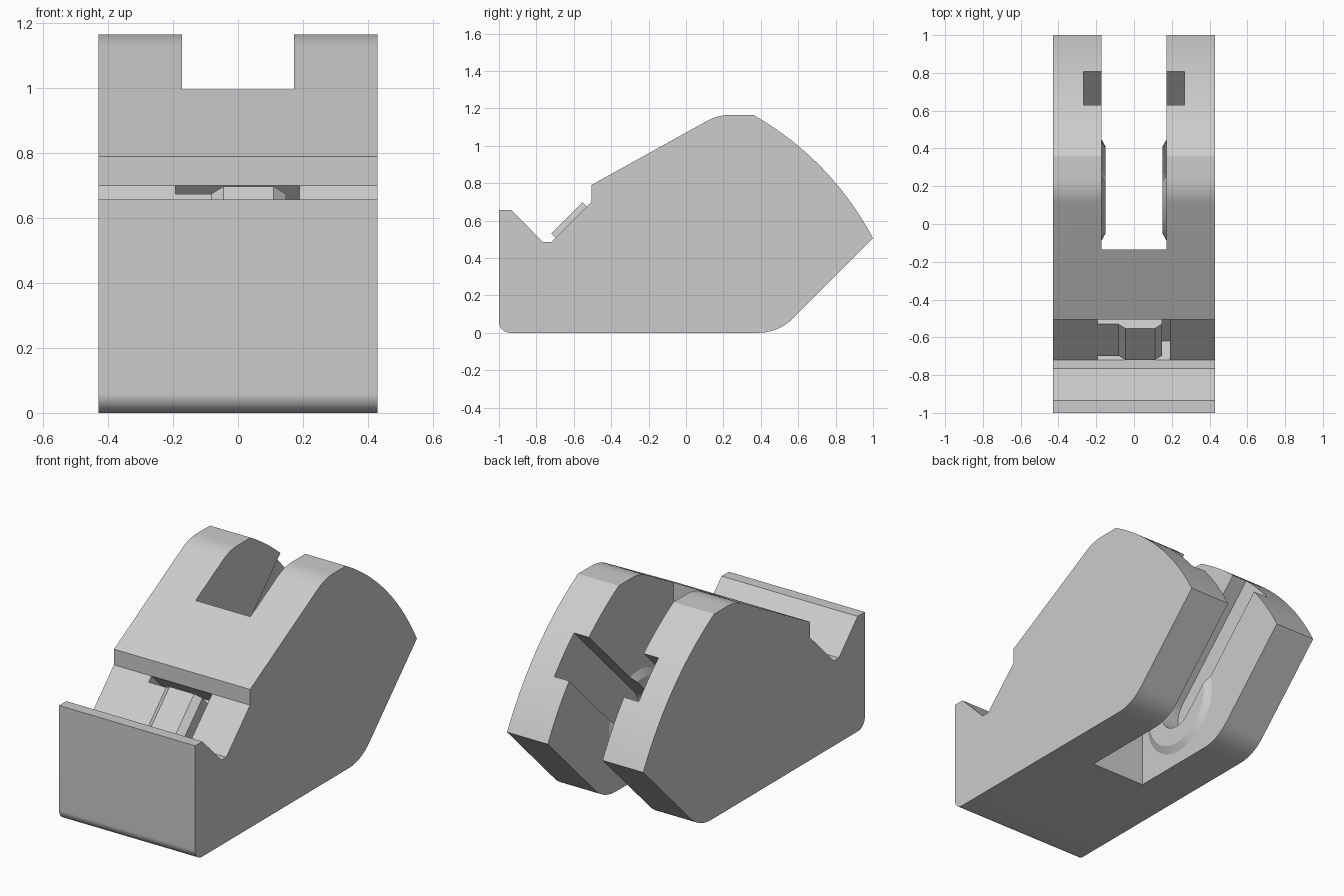
import bpy, bmesh, math
from mathutils import Vector

cube = bpy.data.objects.get("Cube")
if cube:
    bpy.data.objects.remove(cube, do_unlink=True)

grey = bpy.data.materials.new("light grey plastic")
grey.use_nodes = True
grey.diffuse_color = (0.604, 0.604, 0.604, 1)
grey.node_tree.nodes["Principled BSDF"].inputs["Base Color"].default_value = grey.diffuse_color


def prism(name, loop, offset):
    """Solid made by sweeping a 3D polygon along an offset."""
    bm = bmesh.new()
    face = bm.faces.new([bm.verts.new(p) for p in loop])
    swept = bmesh.ops.extrude_face_region(bm, geom=[face])["geom"]
    verts = [v for v in swept if isinstance(v, bmesh.types.BMVert)]
    bmesh.ops.translate(bm, verts=verts, vec=Vector(offset))
    bmesh.ops.recalc_face_normals(bm, faces=bm.faces)
    mesh = bpy.data.meshes.new(name)
    bm.to_mesh(mesh)
    bm.free()
    obj = bpy.data.objects.new(name, mesh)
    obj.data.materials.append(grey)
    bpy.context.collection.objects.link(obj)
    return obj


def side_prism(name, profile, x0, x1):
    return prism(name, [(x0, y, z) for y, z in profile], (x1 - x0, 0, 0))


def fillet(before, corner, after, radius, steps=10):
    """Points of a rounded profile corner."""
    c = Vector(corner)
    a, b = (Vector(before) - c).normalized(), (Vector(after) - c).normalized()
    half = a.angle(b) / 2
    centre = c + (a + b).normalized() * radius / math.sin(half)
    reach = radius / math.tan(half)
    start, end = c + a * reach - centre, c + b * reach - centre
    return [centre + start.lerp(end, i / steps).normalized() * radius
            for i in range(steps + 1)]


def combine(target, tool, operation):
    mod = target.modifiers.new(operation, "BOOLEAN")
    mod.operation, mod.object, mod.solver = operation, tool, "EXACT"
    bpy.context.view_layer.objects.active = target
    bpy.ops.object.modifier_apply(modifier=mod.name)
    bpy.data.objects.remove(tool, do_unlink=True)


def slope_point(x, u, n):
    """Point from coordinates along (u) and away from (n) the 45 degree ramp."""
    return (x, (u - n) / 2, (u + n) / 2)


# Body side profile, starting at the lower front
HALF = 0.43
lip, tail, crest = (-0.505, 0.79), (1, 0.505), (0.36, 1.165)
profile = fillet((-1, 1), (-1, 0), (0, 0), 0.06)
profile += fillet((0, 0), (0.495, 0), tail, 0.26)
a, b = Vector(tail), Vector(crest)
bulge = Vector((0.718, 0.696)) * 0.066
for i in range(25):
    t = i / 24
    profile.append(a.lerp(b, t) + bulge * 4 * t * (1 - t))
profile += fillet(crest, (0.171, 1.165), lip, 0.27)
profile += [lip, (-0.505, 0.70), (-0.72, 0.485), (-0.765, 0.485), (-0.935, 0.657), (-1, 0.657)]
body = side_prism("dispenser_body", profile, -HALF, HALF)

# Slot for the roll, open at the top, back and bottom
SLOT = 0.173
slot = side_prism("slot_cutter", [(-0.135, -1), (2, -1), (2, 2), (-0.135, 2)], -SLOT, SLOT)
combine(body, slot, "DIFFERENCE")

# Low round bosses with axle channels on both inner walls
HUB = Vector((0.18, 0.345))
for side in (-1, 1):
    bpy.ops.mesh.primitive_cone_add(vertices=64, radius1=0.29, radius2=0.23, depth=0.033,
                                    location=(side * (SLOT - 0.0055), HUB.x, HUB.y),
                                    rotation=(0, -side * math.pi / 2, 0))
    combine(body, bpy.context.object, "UNION")
    channel = []
    for i in range(25):
        ang = math.radians(135 + 180 * i / 24)
        channel.append(HUB + 0.127 * Vector((math.cos(ang), math.sin(ang))))
    channel += [channel[-1] + Vector((1, 1)), channel[0] + Vector((1, 1))]
    cutter = side_prism("channel_cutter", channel, side * 0.13, side * 0.267)
    combine(body, cutter, "DIFFERENCE")

# Pocket in the ramp behind the trough
RAMP, FLOOR = 1.205, 1.005
corners = [(-0.193, FLOOR), (0.19, FLOOR), (0.19, 1.3), (-0.193, 1.3)]
pocket = prism("pocket_cutter", [slope_point(x, -0.235, n) for x, n in corners], (0, 0.215, 0.215))
combine(body, pocket, "DIFFERENCE")

# Cutter block with a raised, bevelled centre
section = [(-0.193, FLOOR), (0.147, FLOOR), (0.147, RAMP), (0.11, RAMP + 0.045),
           (-0.045, RAMP + 0.045), (-0.082, RAMP), (-0.193, RAMP)]
block = prism("cutter_block", [slope_point(x, -0.19, n) for x, n in section], (0, 0.167, 0.167))

# Smooth the curves, keep the edges crisp
body.data.materials.clear()
body.data.materials.append(grey)
for poly in body.data.polygons:
    poly.material_index = 0
bpy.ops.object.select_all(action="DESELECT")
body.select_set(True)
bpy.context.view_layer.objects.active = body
bpy.ops.object.shade_smooth_by_angle(angle=math.radians(20))
